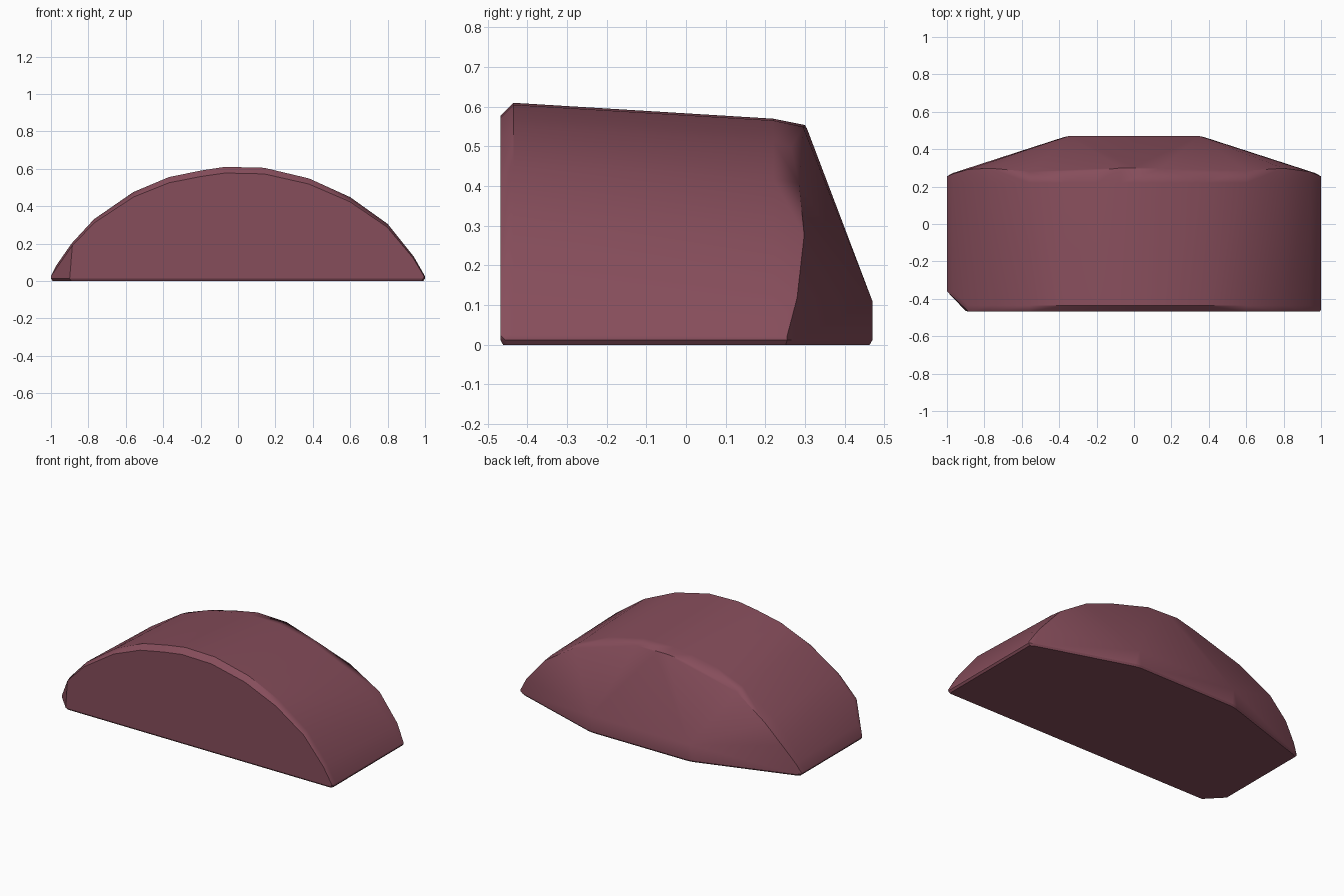
import bpy, bmesh, math

if "Cube" in bpy.data.objects:
    bpy.data.objects.remove(bpy.data.objects["Cube"])

# arched outline in x, z, with the y of the rear rim at each step
ARCH = [(-1.0, 0.025, 0.255), (-0.97, 0.085, 0.268), (-0.89, 0.2, 0.292),
        (-0.77, 0.33, 0.298), (-0.56, 0.475, 0.28), (-0.37, 0.555, 0.265),
        (-0.2, 0.59, 0.285), (-0.07, 0.61, 0.30), (0.14, 0.605, 0.295),
        (0.38, 0.548, 0.265), (0.6, 0.448, 0.285), (0.8, 0.305, 0.298),
        (0.94, 0.13, 0.28), (1.0, 0.025, 0.255)]

pts = []
for x, z, rear in ARCH:
    # inset front rim and full-size front crest, with the chipped left corner
    if x > -0.9:
        pts.append((x * 0.995, -0.468, 0.012 + (z - 0.012) * 0.945))
        pts.append((x, -0.435, z))
    else:
        pts.append((x, -0.36, z))
    # rear crest is slightly lower than the front
    drop = 0.04 * z / 0.61
    pts.append((x, 0.22, z - drop))
    pts.append((x * 0.998, rear, z - drop * 1.4))

# plan outline of the foot, with a small rounded lower lip
PLAN = [(-1, 0.255), (-1, -0.36), (-0.9, -0.465), (0.99, -0.468),
        (1, -0.455), (1, 0.255), (0.97, 0.272), (0.38, 0.463),
        (0.34, 0.47), (-0.34, 0.47), (-0.38, 0.463), (-0.97, 0.272)]
for x, y in PLAN:
    pts.append((x, y, 0.012))
    pts.append((x * 0.99, y * 0.985, 0.0))

# top corners of the upright strip at the rear, and the ridge of the sloping back
for s in (-1, 1):
    pts.append((0.35 * s, 0.47, 0.11))
pts.append((0.0, 0.305, 0.545))

bm = bmesh.new()
for p in pts:
    bm.verts.new(p)
res = bmesh.ops.convex_hull(bm, input=bm.verts[:])
bmesh.ops.delete(bm, geom=[v for v in bm.verts if not v.link_faces], context='VERTS')
bmesh.ops.dissolve_limit(bm, angle_limit=math.radians(1), verts=bm.verts[:], edges=bm.edges[:])
bmesh.ops.recalc_face_normals(bm, faces=bm.faces[:])
mesh = bpy.data.meshes.new("arched_block")
bm.to_mesh(mesh)
bm.free()

block = bpy.data.objects.new("arched_block", mesh)
bpy.context.collection.objects.link(block)
mat = bpy.data.materials.new("dusky_red")
mat.diffuse_color = (0.24, 0.075, 0.105, 1)
mat.use_nodes = True
mat.node_tree.nodes["Principled BSDF"].inputs["Base Color"].default_value = mat.diffuse_color
mesh.materials.append(mat)

# smooth arch with crisp rims
bpy.context.view_layer.objects.active = block
block.select_set(True)
bpy.ops.object.shade_smooth_by_angle(angle=math.radians(30))
wn = block.modifiers.new("even_shading", 'WEIGHTED_NORMAL')
wn.keep_sharp = True
